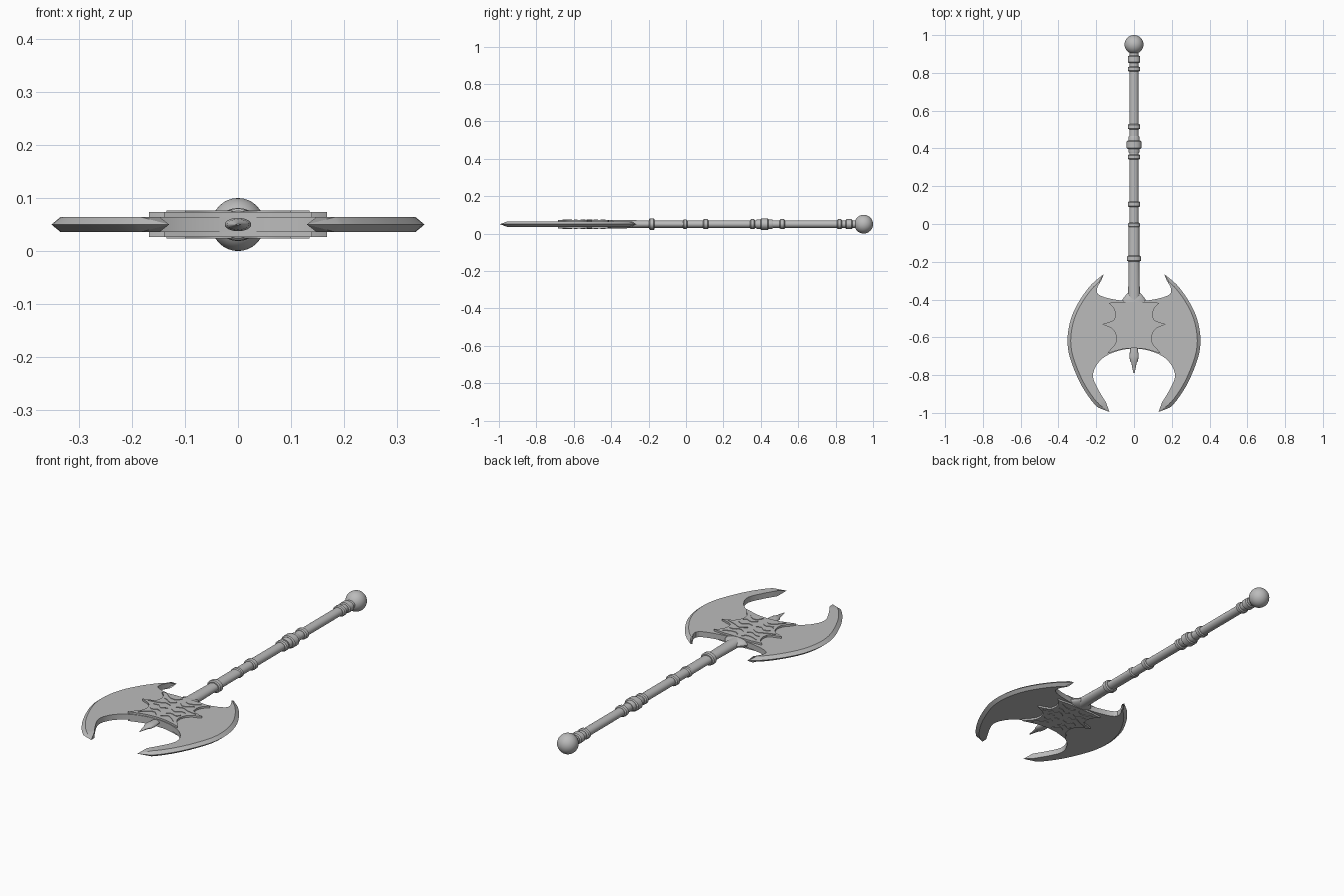
import bpy, bmesh, math
from mathutils import Vector

if "Cube" in bpy.data.objects:
    bpy.data.objects.remove(bpy.data.objects["Cube"])

MID = 0.05  # height of the weapon's centre plane

steel = bpy.data.materials.new("grey_steel")
steel.use_nodes = True
steel.diffuse_color = (0.5, 0.5, 0.5, 1)
steel.node_tree.nodes["Principled BSDF"].inputs["Base Color"].default_value = (0.5, 0.5, 0.5, 1)


def finish(name, bm, mirror=False, angle=30):
    bmesh.ops.recalc_face_normals(bm, faces=bm.faces)
    mesh = bpy.data.meshes.new(name)
    bm.to_mesh(mesh)
    bm.free()
    ob = bpy.data.objects.new(name, mesh)
    bpy.context.collection.objects.link(ob)
    ob.location.z = MID
    mesh.materials.append(steel)
    if mirror:
        ob.modifiers.new("mirror", "MIRROR").use_clip = True
    bpy.ops.object.select_all(action="DESELECT")
    ob.select_set(True)
    bpy.context.view_layer.objects.active = ob
    bpy.ops.object.shade_smooth_by_angle(angle=math.radians(angle))
    return ob


def smooth(points, steps=3):
    """Catmull-Rom curve through the points."""
    p = [Vector(q) for q in points]
    p = [2 * p[0] - p[1]] + p + [2 * p[-1] - p[-2]]
    out = []
    for a, b, c, d in zip(p, p[1:], p[2:], p[3:]):
        for k in range(steps):
            t = k / steps
            out.append(0.5 * (2 * b + (c - a) * t + (2 * a - 5 * b + 4 * c - d) * t**2
                              + (3 * b - a - 3 * c + d) * t**3))
    return out + [p[-2]]


def prism(bm, outline, half):
    """Flat outline extruded equally above and below the centre plane."""
    top = [bm.verts.new((x, y, half)) for x, y in outline]
    low = [bm.verts.new((x, y, -half)) for x, y in outline]
    bm.faces.new(top)
    bm.faces.new(low[::-1])
    n = len(top)
    for i in range(n):
        j = (i + 1) % n
        bm.faces.new((top[i], low[i], low[j], top[j]))


def lathe(name, profile, flat=1.0, sides=24):
    """Profile of (radius, y) turned around the y axis, squashed in z by flat."""
    bm = bmesh.new()
    rings = []
    for r, y in profile:
        rings.append([bm.verts.new((r * math.cos(a), y, r * flat * math.sin(a)))
                      for a in (math.tau * k / sides for k in range(sides))])
    for a, b in zip(rings, rings[1:]):
        for k in range(sides):
            m = (k + 1) % sides
            bm.faces.new((a[k], a[m], b[m], b[k]))
    bm.faces.new(rings[0])
    bm.faces.new(rings[-1])
    return finish(name, bm)


# Twin blades: bevelled cutting edge outside, upright wall inside
edge = smooth([(.16, -.265), (.225, -.32), (.285, -.4), (.33, -.49), (.351, -.59), (.346, -.68),
               (.317, -.77), (.275, -.86), (.225, -.935), (.19, -.972)]) + [Vector((.13, -.995))]
inner = smooth([(.148, -.945), (.19, -.875), (.217, -.81), (.203, -.755), (.165, -.71), (.11, -.68),
                (.05, -.664), (0, -.658)])
inner += smooth([(0, -.41), (.07, -.405), (.155, -.388), (.197, -.362), (.185, -.31), (.175, -.288)])
inset = []
for a, b, c in zip(edge, edge[1:], edge[2:]):
    t = (c - a).normalized()
    inset.append(b + Vector((t.y, -t.x)) * 0.017)
bm = bmesh.new()
rim = [bm.verts.new((p.x, p.y, 0)) for p in edge]
walls = []
for h in (0.014, -0.014):
    cut = [bm.verts.new((p.x, p.y, h)) for p in inset]
    wall = [bm.verts.new((p.x, p.y, h)) for p in inner]
    walls.append(wall)
    bm.faces.new(cut + wall)
    for i in range(len(cut) - 1):
        bm.faces.new((rim[i + 1], rim[i + 2], cut[i + 1], cut[i]))
    bm.faces.new((rim[0], rim[1], cut[0]))
    bm.faces.new((rim[0], cut[0], wall[-1]))
    bm.faces.new((rim[-1], cut[-1], rim[-2]))
    bm.faces.new((rim[-1], wall[0], cut[-1]))
hi, lo = walls
for i in range(len(hi) - 1):
    if hi[i].co.x + hi[i + 1].co.x > 1e-5:
        bm.faces.new((hi[i], hi[i + 1], lo[i + 1], lo[i]))
bm.faces.new((rim[0], hi[-1], lo[-1]))
bm.faces.new((rim[-1], hi[0], lo[0]))
finish("twin_blades", bm, mirror=True, angle=20)

# Thorny centre plate
half = smooth([(0, -.657), (.06, -.662), (.14, -.685)])
half += smooth([(.122, -.66), (.1, -.635), (.093, -.6), (.105, -.565)])
half += smooth([(.125, -.548), (.168, -.533)])[:-1]
half += smooth([(.168, -.53), (.125, -.517), (.103, -.505)])
half += smooth([(.098, -.475), (.108, -.445), (.135, -.418)])
half += smooth([(.075, -.412), (0, -.412)])
bm = bmesh.new()
prism(bm, half + [Vector((-p.x, p.y)) for p in half[-2:0:-1]], 0.0235)
finish("centre_plate", bm)

# Raised scrollwork, showing on both faces of the plate
strokes = [
    [(.012, -.43), (.03, -.45), (.062, -.448), (.095, -.43)],
    [(.01, -.475), (.035, -.49), (.06, -.475), (.085, -.47)],
    [(.015, -.52), (.05, -.505), (.085, -.52), (.135, -.532)],
    [(.01, -.55), (.04, -.56), (.06, -.542), (.09, -.55)],
    [(.015, -.6), (.04, -.585), (.07, -.595), (.085, -.58)],
    [(.012, -.64), (.035, -.615), (.065, -.625), (.1, -.66)],
]
bm = bmesh.new()
for stroke in strokes:
    path = smooth(stroke)
    left, right = [], []
    for i in range(1, len(path) - 1):
        t = (path[i + 1] - path[i - 1]).normalized()
        w = 0.005 * math.sin(math.pi * i / (len(path) - 1))
        left.append(path[i] + Vector((-t.y, t.x)) * w)
        right.append(path[i] - Vector((-t.y, t.x)) * w)
    prism(bm, [path[0]] + left + [path[-1]] + right[::-1], 0.0262)
finish("scrollwork", bm, mirror=True)

# Shaft, thicker near the head, with a flared socket
lathe("upper_shaft", [(.024, -.01), (.024, .92)], 0.85)
lathe("lower_shaft", [(.031, -.42), (.031, -.36), (.028, -.2), (.028, 0)], 0.72)
lathe("head_socket", [(.062, -.42), (.062, -.4), (.05, -.385), (.034, -.365)], 0.36)

# Rings along the shaft: centre, radius, half length
rings = [(-.183, .038, .015), (-.005, .031, .012), (.105, .033, .015), (.355, .033, .013), (.42, .039, .022),
         (.515, .033, .014), (.82, .033, .013), (.872, .033, .019)]
for y, r, h in rings:
    lathe("shaft_ring", [(r - .006, y - h), (r, y - h + .005), (r, y + h - .005), (r - .006, y + h)], 0.8)
lathe("shaft_sleeve", [(.027, .375), (.03, .385), (.03, .455), (.027, .465)], 0.85)

# Pommel ball
bm = bmesh.new()
bmesh.ops.create_uvsphere(bm, u_segments=32, v_segments=16, radius=0.05)
finish("pommel_ball", bm).location.y = 0.95

# Front spike
lathe("front_spike", [(.003, -.79), (.014, -.735), (.02, -.728), (.025, -.7), (.021, -.67), (.018, -.64)], 0.5)
